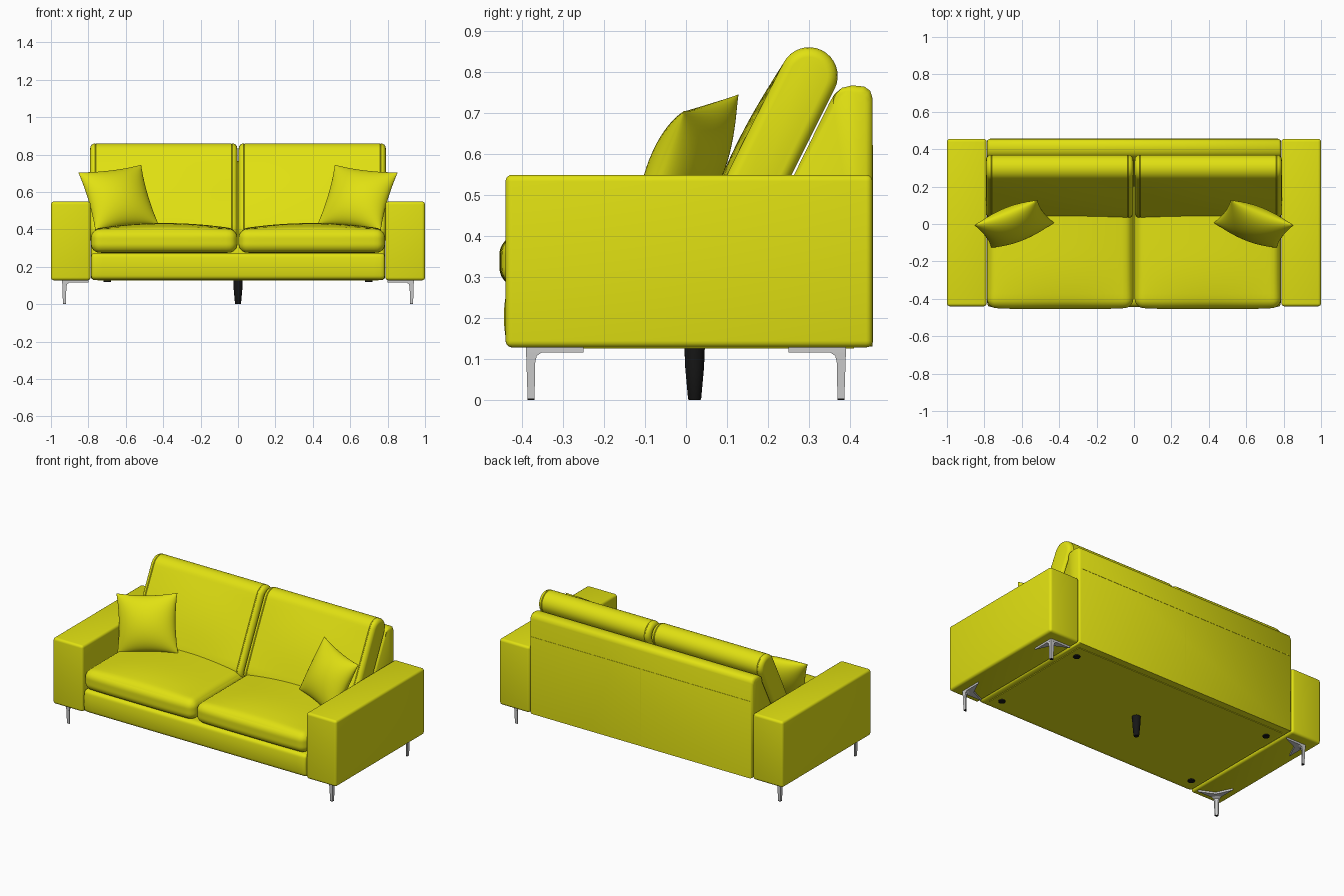
import bpy, bmesh, math
from mathutils import Vector

if "Cube" in bpy.data.objects:
    bpy.data.objects.remove(bpy.data.objects["Cube"])


def material(name, rgb):
    m = bpy.data.materials.new(name)
    m.diffuse_color = (*rgb, 1)
    m.use_nodes = True
    m.node_tree.nodes["Principled BSDF"].inputs["Base Color"].default_value = m.diffuse_color
    return m


YELLOW = material("yellow_fabric", (0.75, 0.75, 0.006))
STEEL = material("brushed_steel", (0.60, 0.60, 0.60))
BLACK = material("black_plastic", (0.008, 0.008, 0.008))


def finish(name, bm, mat, angle=40):
    bmesh.ops.recalc_face_normals(bm, faces=bm.faces)
    me = bpy.data.meshes.new(name)
    bm.to_mesh(me)
    bm.free()
    me.materials.append(mat)
    me.shade_smooth()
    me.set_sharp_from_angle(angle=math.radians(angle))
    ob = bpy.data.objects.new(name, me)
    bpy.context.collection.objects.link(ob)
    return ob


def loft(name, rings, mat, angle=40):
    """Closed skin through equal-length rings of points, capped at both ends."""
    bm = bmesh.new()
    vs = [[bm.verts.new(p) for p in r] for r in rings]
    n = len(vs[0])
    for a, b in zip(vs, vs[1:]):
        for i in range(n):
            bm.faces.new((a[i], a[(i + 1) % n], b[(i + 1) % n], b[i]))
    bm.faces.new(vs[0])
    bm.faces.new(vs[-1])
    return finish(name, bm, mat, angle)


def box(name, lo, hi, mat, bevel=0.0, segs=4):
    bm = bmesh.new()
    bmesh.ops.create_cube(bm, size=1)
    for v in bm.verts:
        v.co = [(lo[i] + hi[i]) / 2 + v.co[i] * (hi[i] - lo[i]) for i in range(3)]
    if bevel:
        bmesh.ops.bevel(bm, geom=bm.edges[:], offset=bevel, segments=segs,
                        profile=0.5, affect='EDGES')
    return finish(name, bm, mat)


def soft_box(name, lo, hi, radius, bulge, cuts=27):
    """Rounded box; bulge(u, v, w) gives an offset for unit coordinates."""
    c = [(a + b) / 2 for a, b in zip(lo, hi)]
    h = [(b - a) / 2 for a, b in zip(lo, hi)]
    bm = bmesh.new()
    bmesh.ops.create_cube(bm, size=2)
    bmesh.ops.subdivide_edges(bm, edges=bm.edges[:], cuts=cuts, use_grid_fill=True)
    for v in bm.verts:
        u = [math.sin(max(-1, min(1, t)) * math.pi / 2) for t in v.co]
        p = Vector([u[i] * h[i] for i in range(3)])
        q = Vector([max(-(h[i] - radius), min(h[i] - radius, p[i])) for i in range(3)])
        d = p - q
        if d.length > 1e-6:
            p = q + d.normalized() * radius
        v.co = p + Vector(bulge(*u)) + Vector(c)
    return finish(name, bm, YELLOW, 60)


# Base with gently padded front rail, and dust cover below
soft_box("base_frame", (-0.785, -0.435, 0.13), (0.785, 0.44, 0.275), 0.02,
         lambda u, v, w: (0, -0.009 * (1 - w * w) if v < -0.9 else 0, 0), 23)
box("dust_cover", (-0.75, -0.38, 0.126), (0.75, 0.41, 0.14), YELLOW)

# Back frame: slanted profile (y, z) swept across, softened at the ends
prof = [(0.20, 0.13), (0.455, 0.13), (0.455, 0.735), (0.449, 0.754), (0.435, 0.764),
        (0.405, 0.767), (0.38, 0.761), (0.362, 0.746), (0.35, 0.725), (0.20, 0.42)]
cy, cz = 0.36, 0.45


def back_ring(x, s):
    return [(x, y + math.copysign(min(s, abs(cy - y)), cy - y),
             z + math.copysign(s, cz - z)) for y, z in prof]


ends = [(0.0, 0.014), (0.004, 0.006), (0.014, 0.0)]
loft("back_frame", [back_ring(-0.787 + d, s) for d, s in ends] +
     [back_ring(0.787 - d, s) for d, s in reversed(ends)], YELLOW)
# Raised seams on the rear panel
box("rear_seam_horizontal", (-0.77, 0.45, 0.618), (0.77, 0.4565, 0.622), YELLOW)
box("rear_seam_vertical", (-0.002, 0.45, 0.14), (0.002, 0.4565, 0.618), YELLOW)

# Back cushions: leaning stadium section with piped side edges
TOP, DOWN, R = Vector((0, 0.30, 0.79)), Vector((0, -0.447, -0.894)), 0.07
FRONT = Vector((0, -0.894, 0.447))


def stadium(x, r, bulge):
    pts = []
    for i in range(17):                       # rounded top, rear to front
        a = math.pi * i / 16
        pts.append(TOP - FRONT * r * math.cos(a) - DOWN * r * math.sin(a))
    for i in range(1, 12):                    # front face, slightly padded
        t = i / 12
        pts.append(TOP + DOWN * 0.44 * t + FRONT * (r + bulge * math.sin(math.pi * t)))
    for i in range(9):                        # rounded bottom
        a = math.pi * i / 8
        pts.append(TOP + DOWN * (0.44 + r * math.sin(a)) + FRONT * r * math.cos(a))
    return [(x, p.y, p.z) for p in pts]


edge = [(0, 0.024), (0.002, 0.016), (0.008, 0.007), (0.016, 0.002), (0.026, 0.0),
        (0.029, 0.003), (0.032, 0.0)]
for side, sx in (("left", -1), ("right", 1)):
    a, b = 0.004, 0.79
    secs = [(a + d, s) for d, s in edge]
    secs += [(a + 0.032 + (b - a - 0.064) * i / 12, 0) for i in range(1, 12)]
    secs += [(b - d, s) for d, s in reversed(edge)]
    loft(side + "_back_cushion",
         [stadium(sx * x, R - s, 0.014 * math.sin(math.pi * (x - a) / (b - a)))
          for x, s in secs], YELLOW)

    # Seat cushion with crowned top and padded nose
    xs = sorted((sx * 0.003, sx * 0.786))
    soft_box(side + "_seat_cushion", (xs[0], -0.447, 0.275), (xs[1], 0.26, 0.402), 0.048,
             lambda u, v, w: (0, -0.008 * (1 - u ** 4) * max(0, -v) ** 4,
                              0.032 * max(0, w) * (1 - u * u) * (1 - max(0, -v) ** 3)))

    # Arm
    xs = sorted((sx * 0.788, sx * 1.0))
    box(side + "_arm", (xs[0], -0.44, 0.128), (xs[1], 0.455, 0.549), YELLOW, 0.016)

    # Scatter pillow: two puffed sheets meeting at a pinched rim
    C = Vector((-0.64, 0.0, 0.567))
    U, V = Vector((0.165, 0.066, 0.02)), Vector((-0.045, 0.06, 0.155))
    N = U.cross(V).normalized()
    bm = bmesh.new()
    G = 28
    for f in (1, -1):
        grid = []
        for i in range(G + 1):
            for j in range(G + 1):
                u = math.sin(math.pi / 2 * (2 * i / G - 1))
                v = math.sin(math.pi / 2 * (2 * j / G - 1))
                puff = max(0, (1 - u * u) * (1 - v * v)) ** 0.55
                p = C + U * u * (1.02 - 0.08 * (1 - v * v)) \
                    + V * v * (1.02 - 0.08 * (1 - u * u)) + N * (f * 0.08 * puff)
                grid.append(bm.verts.new((p.x * -sx, p.y, p.z)))
        for i in range(G):
            for j in range(G):
                k = i * (G + 1) + j
                bm.faces.new((grid[k], grid[k + 1], grid[k + G + 2], grid[k + G + 1]))
    bmesh.ops.remove_doubles(bm, verts=bm.verts, dist=0.0003)
    finish(("right" if sx < 0 else "left") + "_scatter_pillow", bm, YELLOW, 70)

    # Corner legs: triangular plate, folded flanges, tapered post, black tip
    for end, sy in (("front", -1), ("back", 1)):
        name = f"{end}_{side}_leg"
        cx, cyl = sx * 0.94, sy * 0.39
        tri = [(0, 0), (0.14, 0), (0.045, 0.045), (0, 0.14)]
        loft(name + "_plate", [[(cx - sx * p, cyl - sy * q, z) for p, q in tri]
                               for z in (0.116, 0.129)], STEEL, 20)
        rings = []
        for z, w in ((0.004, 0.017), (0.09, 0.021), (0.108, 0.026), (0.118, 0.042)):
            o = 0.004 * (1 - z / 0.12)
            rings.append([(cx - sx * (o + p * w), cyl - sy * (o + q * w), z)
                          for p, q in ((0, 0), (1, 0), (1, 0.4), (0.4, 1), (0, 1))])
        loft(name + "_post", rings, STEEL, 30)
        loft(name + "_tip", [[(x, y, z) for x, y, _ in rings[0]] for z in (0, 0.004)],
             BLACK, 20)
        # Small glide under the base
        gx, gy = sx * 0.70, sy * 0.33
        loft(f"{end}_{side}_glide", [[(gx + 0.02 * math.cos(t * math.pi / 8),
                                       gy + 0.02 * math.sin(t * math.pi / 8), z)
                                      for t in range(16)] for z in (0.119, 0.13)], BLACK)

# Central tapered support leg
loft("centre_leg", [[(r * math.cos(t * math.pi / 12), 0.021 + r * math.sin(t * math.pi / 12), z)
                     for t in range(24)]
                    for z, r in ((0, 0.014), (0.003, 0.016), (0.08, 0.023), (0.13, 0.025))],
     BLACK)
